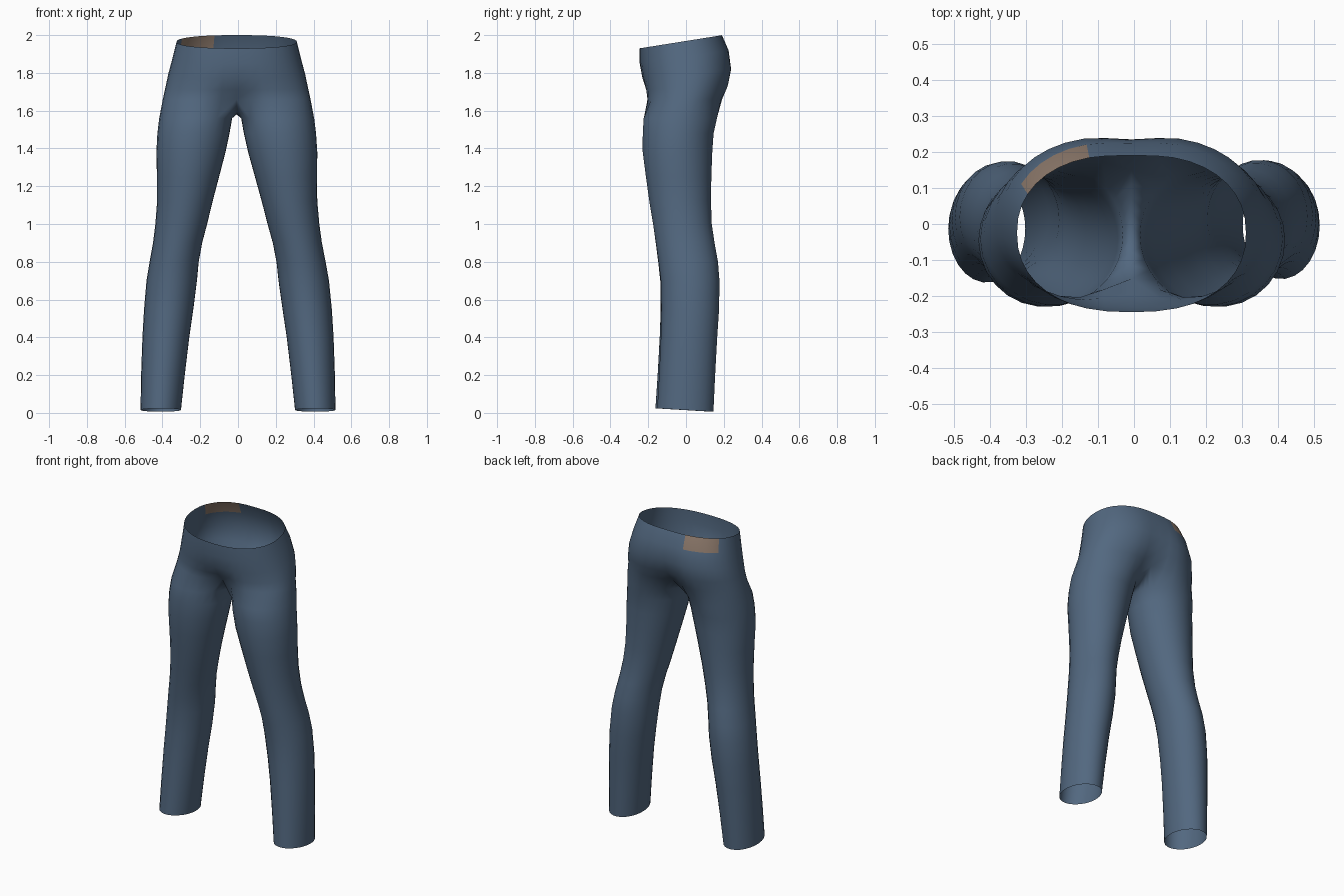
import bpy
import bmesh
from math import sin, cos, pi, radians, copysign, exp

cube = bpy.data.objects.get("Cube")
if cube:
    bpy.data.objects.remove(cube, do_unlink=True)

OUTER, INNER = 20, 8          # segments round the outside and the inseam
WRAP = radians(50)            # how far the outside wraps round each leg

# Hip rings, top down: z front, z back, half width, y front, y back, front dip, back dip
HIPS = [
    (1.93, 2.00, .318, -.245, .195, 0, .005),
    (1.85, 1.92, .338, -.245, .233, 0, .008),
    (1.77, 1.82, .362, -.235, .25, .005, .015),
    (1.71, 1.73, .378, -.225, .235, .03, .03),
    (1.66, 1.66, .391, -.222, .208, .07, .06),
]
# Leg rings, top down: z, inner x, outer x, y front, y back
LEGS = [
    (1.56, .024, .410, -.225, .165),
    (1.48, .038, .420, -.230, .147),
    (1.38, .060, .426, -.230, .140),
    (1.25, .095, .424, -.213, .135),
    (1.12, .130, .424, -.195, .133),
    (1.00, .160, .434, -.175, .137),
    (.90, .187, .447, -.160, .152),
    (.80, .206, .466, -.146, .170),
    (.70, .216, .483, -.134, .178),
    (.55, .236, .497, -.130, .176),
    (.40, .258, .506, -.134, .166),
    (.20, .282, .513, -.143, .155),
    (.015, .302, .516, -.153, .146),
]


def power(v, p):
    return copysign(abs(v) ** p, v)


def hip_ring(zf, zb, width, yf, yb, dip_f, dip_b):
    points = []
    for i in range(OUTER + 1):
        t = -pi / 2 + pi * i / OUTER
        x = width * power(cos(t), .85) if 0 < i < OUTER else 0
        s = power(sin(t), .9)
        y = (yf + yb) / 2 + (yb - yf) / 2 * s
        z = (zf + zb) / 2 + (zb - zf) / 2 * s
        near_middle = exp(-(x / .1) ** 2)
        y += near_middle * (dip_f if s < 0 else -dip_b)
        points.append((x, y, z))
    return points


def crotch_seam(ring):
    (_, yb, z), (_, yf, _) = ring[-1], ring[0]
    return [(0, yb + (yf - yb) * k / INNER, z - .08 * sin(pi * k / INNER))
            for k in range(1, INNER)]


def leg_ring(z, xin, xout, yf, yb):
    start, end = -pi / 2 - WRAP, pi / 2 + WRAP
    angles = [start + (end - start) * i / OUTER for i in range(OUTER + 1)]
    angles += [end + (pi - 2 * WRAP) * k / INNER for k in range(1, INNER)]
    points = []
    for t in angles:
        x = (xin + xout) / 2 + (xout - xin) / 2 * cos(t)
        y = (yf + yb) / 2 + (yb - yf) / 2 * sin(t)
        tilt = -.06 * y if z < .1 else 0      # the hem sits higher in front
        points.append((x, y, z + tilt))
    return points


def make_material(name, colour):
    mat = bpy.data.materials.new(name)
    mat.use_nodes = True
    mat.diffuse_color = (*colour, 1)
    bsdf = mat.node_tree.nodes["Principled BSDF"]
    bsdf.inputs["Base Color"].default_value = (*colour, 1)
    bsdf.inputs["Roughness"].default_value = .8
    return mat


def add_half(bm, side):
    rings = [hip_ring(*r) for r in HIPS]
    rings[-1] += crotch_seam(rings[-1])
    rings += [leg_ring(*r) for r in LEGS]

    def place(p):
        x, y, z = p
        lean = -.007 * min(1, max(0, z - .5))       # slight uneven stance
        back = -.01 * max(0, 1 - z) if side < 0 else 0
        return bm.verts.new((side * x + lean, y + back, z))

    verts = [[place(p) for p in ring] for ring in rings]
    for row, (upper, lower) in enumerate(zip(verts, verts[1:])):
        closed = row >= len(HIPS) - 1
        for i in range(len(upper) if closed else OUTER):
            j = (i + 1) % len(upper)
            quad = [lower[i], lower[j], upper[j], upper[i]]
            face = bm.faces.new(quad if side > 0 else quad[::-1])
            face.smooth = True
            # Waist patch on the right of the back
            if side < 0 and row == 0 and 13 <= i < 18:
                face.material_index = 1


# Trousers: two mirrored halves welded along the middle
bm = bmesh.new()
for side in (1, -1):
    add_half(bm, side)
bmesh.ops.remove_doubles(bm, verts=bm.verts, dist=.0005)
mesh = bpy.data.meshes.new("trousers")
bm.to_mesh(mesh)
bm.free()
mesh.materials.append(make_material("denim blue", (.085, .138, .215)))
mesh.materials.append(make_material("tan patch", (.27, .195, .15)))
trousers = bpy.data.objects.new("trousers", mesh)
bpy.context.collection.objects.link(trousers)
